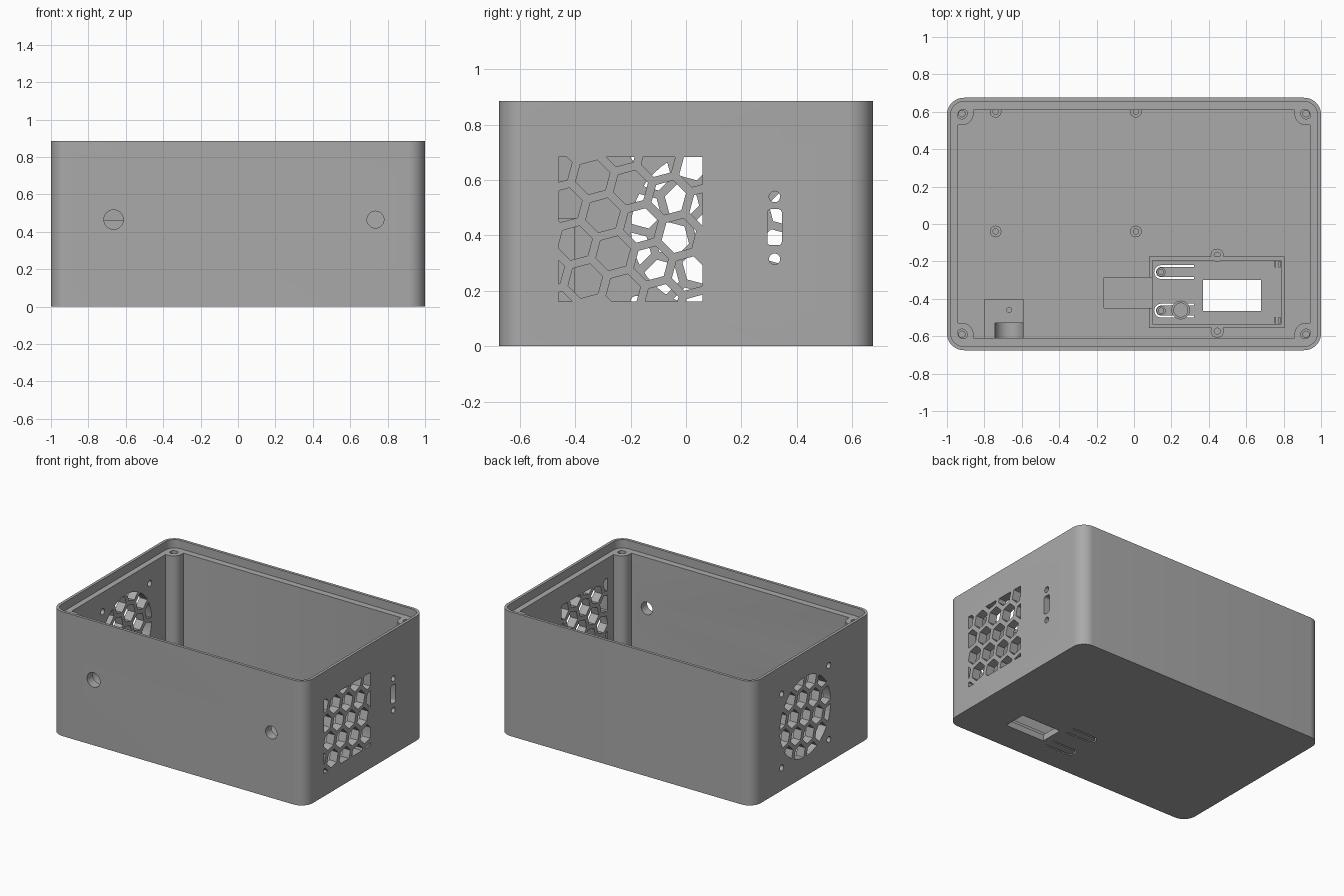
import bpy, bmesh, math
from mathutils import Vector

if "Cube" in bpy.data.objects:
    bpy.data.objects.remove(bpy.data.objects["Cube"])

grey = bpy.data.materials.new("matte grey")
grey.diffuse_color = (0.40, 0.40, 0.40, 1)
grey.use_nodes = True
grey.node_tree.nodes["Principled BSDF"].inputs["Base Color"].default_value = grey.diffuse_color

W, D, H = 1.0, 0.675, 0.885      # half width, half depth, height
IX, IY = 0.94, 0.61              # inner cavity half sizes
FLOOR, LEDGE = 0.045, 0.825


def prisms(name, polys, a, b, axis="z"):
    """Extrude closed outlines from a to b along an axis, all in one object."""
    put = {"x": lambda u, v, w: (w, u, v), "y": lambda u, v, w: (u, w, v),
           "z": lambda u, v, w: (u, v, w)}[axis]
    bm = bmesh.new()
    for p in polys:
        lo = [bm.verts.new(put(u, v, a)) for u, v in p]
        hi = [bm.verts.new(put(u, v, b)) for u, v in p]
        bm.faces.new(lo)
        bm.faces.new(hi)
        for i in range(len(p)):
            j = (i + 1) % len(p)
            bm.faces.new((lo[i], lo[j], hi[j], hi[i]))
    bmesh.ops.recalc_face_normals(bm, faces=bm.faces)
    me = bpy.data.meshes.new(name)
    bm.to_mesh(me)
    bm.free()
    ob = bpy.data.objects.new(name, me)
    bpy.context.collection.objects.link(ob)
    me.materials.append(grey)
    return ob


def circle(x, y, r, n=32, start=0.0):
    return [(x + r * math.cos(start + math.tau * i / n),
             y + r * math.sin(start + math.tau * i / n)) for i in range(n)]


def rect(x0, x1, y0, y1):
    return [(x0, y0), (x1, y0), (x1, y1), (x0, y1)]


def round_rect(hx, hy, r, n=10):
    pts = []
    for k, (sx, sy) in enumerate([(1, 1), (-1, 1), (-1, -1), (1, -1)]):
        for i in range(n + 1):
            t = math.pi / 2 * (k + i / n)
            pts.append((sx * (hx - r) + r * math.cos(t), sy * (hy - r) + r * math.sin(t)))
    return pts


def boolean(ob, other, op="DIFFERENCE"):
    m = ob.modifiers.new("bool", "BOOLEAN")
    m.operation, m.solver, m.object = op, "EXACT", other
    bpy.context.view_layer.objects.active = ob
    bpy.ops.object.modifier_apply(modifier=m.name)
    bpy.data.objects.remove(other, do_unlink=True)


def cut(ob, polys, a, b, axis="z"):
    boolean(ob, prisms("cutter", polys, a, b, axis))


def clip(poly, region):
    """Clip an outline by a convex counter-clockwise region."""
    for i in range(len(region)):
        a, b = Vector(region[i]), Vector(region[(i + 1) % len(region)])
        side = lambda p: (b - a).cross(Vector(p) - a)
        out = []
        for j in range(len(poly)):
            p, q = poly[j - 1], poly[j]
            sp, sq = side(p), side(q)
            if (sp < 0) != (sq < 0):
                out.append(tuple(Vector(p).lerp(Vector(q), sp / (sp - sq))))
            if sq >= 0:
                out.append(q)
        poly = out
        if len(poly) < 3:
            return []
    return poly


def area(p):
    return abs(sum(p[i - 1][0] * p[i][1] - p[i][0] * p[i - 1][1] for i in range(len(p)))) / 2


def hex_grille(cx, cy, turn, region, pitch=0.142, r=0.0645):
    """Tilted honeycomb holes clipped to a region."""
    cells = []
    for i in range(-6, 7):
        for j in range(-6, 7):
            x = cx + pitch * (i * math.cos(turn) + j * math.cos(turn + math.pi / 3))
            y = cy + pitch * (i * math.sin(turn) + j * math.sin(turn + math.pi / 3))
            p = clip(circle(x, y, r, 6, turn + math.pi / 6), region)
            if p and area(p) > 0.0006:
                cells.append(p)
    return cells


# Box shell: outer body, cavity and the lid recess at the rim
case = prisms("case_shell", [round_rect(W, D, 0.09)], 0, H)
cut(case, [round_rect(IX, IY, 0.02, 3)], FLOOR, H + 0.1)
cut(case, [round_rect(0.98, 0.655, 0.07)], LEDGE, H + 0.1)

# Front wall holes
cut(case, [circle(-0.665, 0.465, 0.052), circle(0.735, 0.465, 0.045)], -0.8, -0.55, "y")

# Right wall: square honeycomb vent, connector slot and its two screw holes
tilt = math.radians(15)
vent = hex_grille(-0.30, 0.473, -tilt, rect(-0.46, 0.06, 0.162, 0.683))
slot = [(0.32 + x, 0.43 + y) for x, y in round_rect(0.026, 0.065, 0.012, 4)]
cut(case, vent + [slot, circle(0.32, 0.54, 0.02), circle(0.32, 0.315, 0.02)], 0.9, 1.1, "x")

# Left wall: round fan grille with four mounting holes
fan = hex_grille(0.086, 0.424, tilt, circle(0.086, 0.424, 0.285, 48))
fan += [circle(0.086 + sx * 0.265, 0.424 + sz * 0.263, 0.021) for sx in (-1, 1) for sz in (-1, 1)]
cut(case, fan, -1.1, -0.9, "x")


# Floor: display window and U-shaped slots around the flexible buttons
def u_slot(x, y, x_end, r0, r1, n=10):
    arc = lambda r, k: (x + r * math.cos(math.pi / 2 + math.pi * k / n),
                        y + r * math.sin(math.pi / 2 + math.pi * k / n))
    return ([(x_end, y + r1)] + [arc(r1, k) for k in range(n + 1)] + [(x_end, y - r1)] +
            [(x_end, y - r0)] + [arc(r0, k) for k in range(n, -1, -1)] + [(x_end, y + r0)])


cut(case, [rect(0.37, 0.68, -0.465, -0.30)], -0.1, 0.2)
cut(case, [u_slot(0.145, y, 0.32, 0.027, 0.037) for y in (-0.257, -0.463)], -0.1, 0.2)
# Shallow cable channel beside the display
cut(case, [rect(-0.16, 0.10, -0.45, -0.285)], FLOOR - 0.015, 0.2)

# Corner posts for the lid screws
for sx, side in ((-1, "left"), (1, "right")):
    for sy, end in ((-1, "front"), (1, "back")):
        x, y, r = sx * 0.92, sy * 0.59, 0.062
        outline = [(sx * u, sy * v) for u, v in
                   [(0.96, 0.63), (0.96, 0.528), (0.92, 0.528)] +
                   [(0.92 - r * math.sin(t), 0.59 - r * math.cos(t))
                    for t in [math.pi / 2 * k / 8 for k in range(1, 8)]] +
                   [(0.858, 0.59), (0.858, 0.63)]]
        post = prisms(f"corner_post_{end}_{side}", [outline], FLOOR - 0.01, LEDGE)
        cut(post, [circle(x, y, 0.017, 20)], LEDGE - 0.2, 1)
        cut(post, [circle(x, y, 0.028, 20)], LEDGE - 0.02, 1)


def tube(name, x, y, top, r_out, r_in):
    ob = prisms(name, [circle(x, y, r_out, 24)], FLOOR - 0.01, top)
    cut(ob, [circle(x, y, r_in, 24)], FLOOR + 0.005, top + 1)


# Circuit board standoffs
for i, x in enumerate((-0.74, 0.01)):
    for j, y in enumerate((-0.04, 0.6)):
        tube(f"board_standoff_{i}_{j}", x, y, 0.11, 0.031, 0.014)

# Jack support block with a round nut recess and a tie hole
block = prisms("jack_block", [rect(-0.80, -0.59, -0.62, -0.40)], FLOOR - 0.01, 0.463)
cut(block, [circle(-0.667, 0.465, 0.0765)], -0.7, -0.53, "y")
cut(block, [circle(-0.667, -0.46, 0.013, 16)], 0.35, 0.6)

# Display frame with a cable gap, inner ribs and screw lugs
prisms("display_frame", [
    rect(0.08, 0.805, -0.195, -0.175), rect(0.08, 0.805, -0.555, -0.535),
    rect(0.785, 0.805, -0.535, -0.195),
    rect(0.08, 0.10, -0.285, -0.195), rect(0.08, 0.10, -0.535, -0.45)], FLOOR - 0.01, 0.115)
prisms("display_clips", [rect(x, x + 0.01, y, y + 0.035) for x in (0.75, 0.772)
                         for y in (-0.232, -0.533)], FLOOR - 0.01, 0.095)
for name, y in (("back", -0.167), ("front", -0.573)):
    tube(f"display_lug_{name}", 0.445, y, 0.115, 0.035, 0.016)

# Button stems and the trimmer access collar
for name, y in (("back", -0.257), ("front", -0.463)):
    tube(f"button_stem_{name}", 0.145, y, 0.09, 0.024, 0.014)
tube("trimmer_collar", 0.25, -0.46, 0.10, 0.05, 0.037)

# Smooth the rounded surfaces, keep edges sharp
for ob in bpy.data.objects:
    ob.select_set(True)
bpy.context.view_layer.objects.active = case
bpy.ops.object.shade_smooth_by_angle(angle=math.radians(30))
